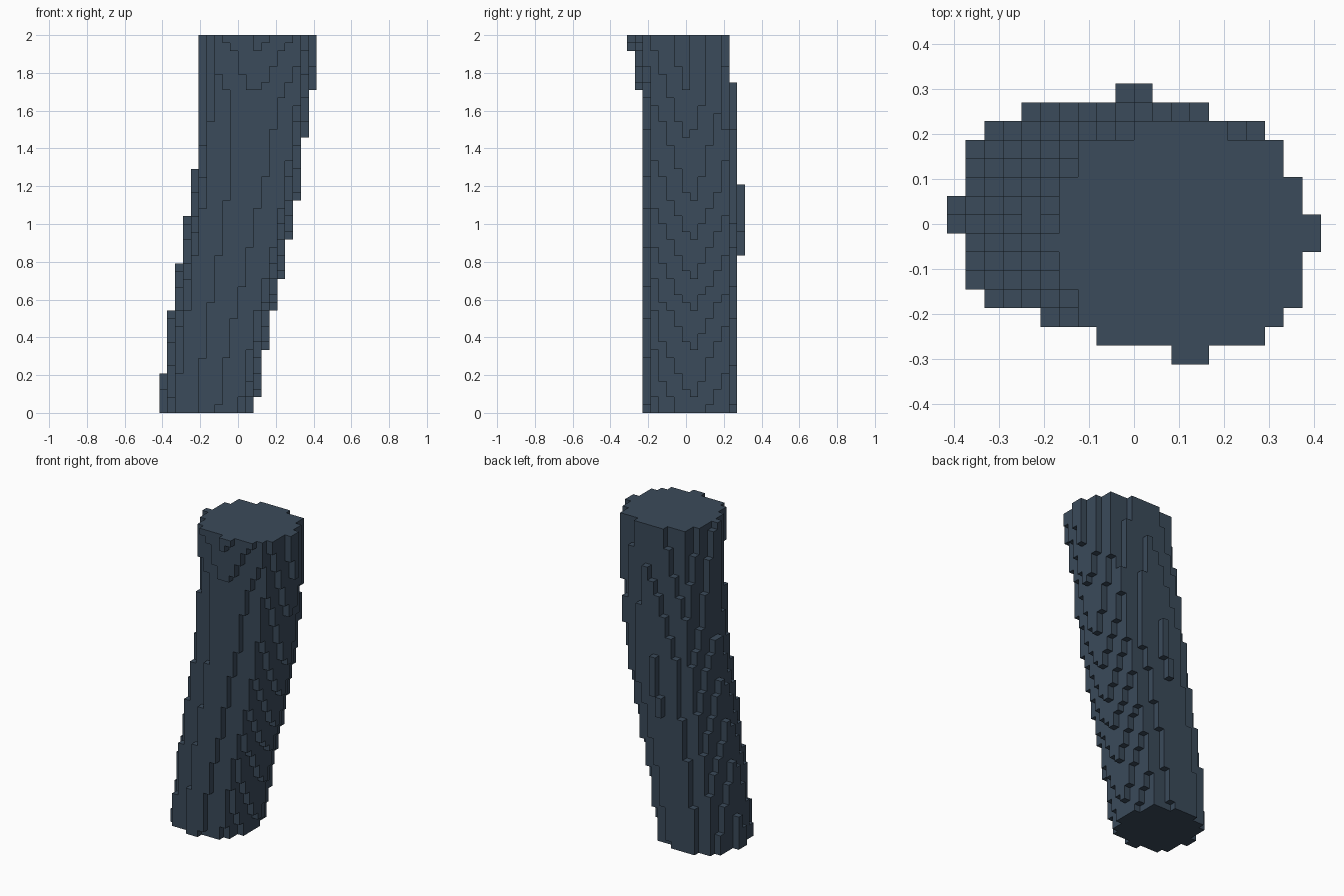
import bpy
import bmesh
import math
from mathutils import Vector

cube = bpy.data.objects.get("Cube")
if cube:
    bpy.data.objects.remove(cube, do_unlink=True)

VOXEL = 2 / 48
NX, NY, NZ = 20, 15, 48
SLOPE = .37  # how fast the eight-sided section falls away from its side tips

# Outline of the leaning pillar: (height, limit) pairs for each side
LEFT = [(0, -.417), (.21, -.401), (.54, -.359), (.79, -.317), (1.04, -.276), (1.33, -.234), (2, -.197)]
RIGHT = [(0, .09), (.08, .108), (.33, .151), (.54, .193), (.71, .234), (.92, .276),
         (1.12, .318), (1.46, .36), (1.71, .4), (2, .418)]
FRONT = [(0, -.228), (1.04, -.238), (1.67, -.251), (1.92, -.293), (2, -.312)]
BACK = [(0, .286), (.87, .2925), (1.04, .303), (1.21, .2985), (1.75, .253), (2, .243)]


def limit(keys, z):
    """Linear interpolation along one side of the outline."""
    for (z0, a), (z1, b) in zip(keys, keys[1:]):
        if z <= z1:
            return a + (b - a) * (z - z0) / (z1 - z0)
    return keys[-1][1]


def centre(i, j, k):
    return Vector(((i + .5 - NX / 2) * VOXEL, (j + .5 - NY / 2) * VOXEL, (k + .5) * VOXEL))


# Fill the voxels whose centres lie inside the eight-sided section of each layer
filled = set()
for k in range(NZ):
    z = (k + .5) * VOXEL
    x0, x1, y0, y1 = (limit(keys, z) for keys in (LEFT, RIGHT, FRONT, BACK))
    for i in range(NX):
        for j in range(NY):
            p = centre(i, j, k)
            u = abs(2 * p.x - x0 - x1) / (x1 - x0)
            v = abs(2 * p.y - y0 - y1) / (y1 - y0)
            if max(u, v) + SLOPE * min(u, v) < 1:
                filled.add((i, j, k))

# Skin the filled voxels with their exposed faces
bm = bmesh.new()
corners = {}


def corner(p):
    key = tuple(round(c / VOXEL * 2) for c in p)
    if key not in corners:
        corners[key] = bm.verts.new(p)
    return corners[key]


for cell in sorted(filled):
    for axis in range(3):
        for sign in (-1, 1):
            beside = list(cell)
            beside[axis] += sign
            if tuple(beside) in filled:
                continue
            n, a, b = Vector(), Vector(), Vector()
            n[axis] = sign
            a[(axis + 1) % 3] = 1
            b[(axis + 2) % 3] = sign
            mid = centre(*cell) + n * VOXEL / 2
            bm.faces.new([corner(mid + (a * s + b * t) * VOXEL / 2)
                          for s, t in ((-1, -1), (1, -1), (1, 1), (-1, 1))])

# Merge flat neighbouring faces into larger panels
bmesh.ops.dissolve_limit(bm, angle_limit=math.radians(1), verts=bm.verts[:], edges=bm.edges[:])
mesh = bpy.data.meshes.new("leaning_pillar")
bm.to_mesh(mesh)
bm.free()

# Dark slate colour
slate = bpy.data.materials.new("dark_slate_blue")
slate.use_nodes = True
colour = (.043, .069, .103, 1)
slate.diffuse_color = colour
slate.node_tree.nodes["Principled BSDF"].inputs["Base Color"].default_value = colour
mesh.materials.append(slate)

pillar = bpy.data.objects.new("leaning_pillar", mesh)
bpy.context.collection.objects.link(pillar)
